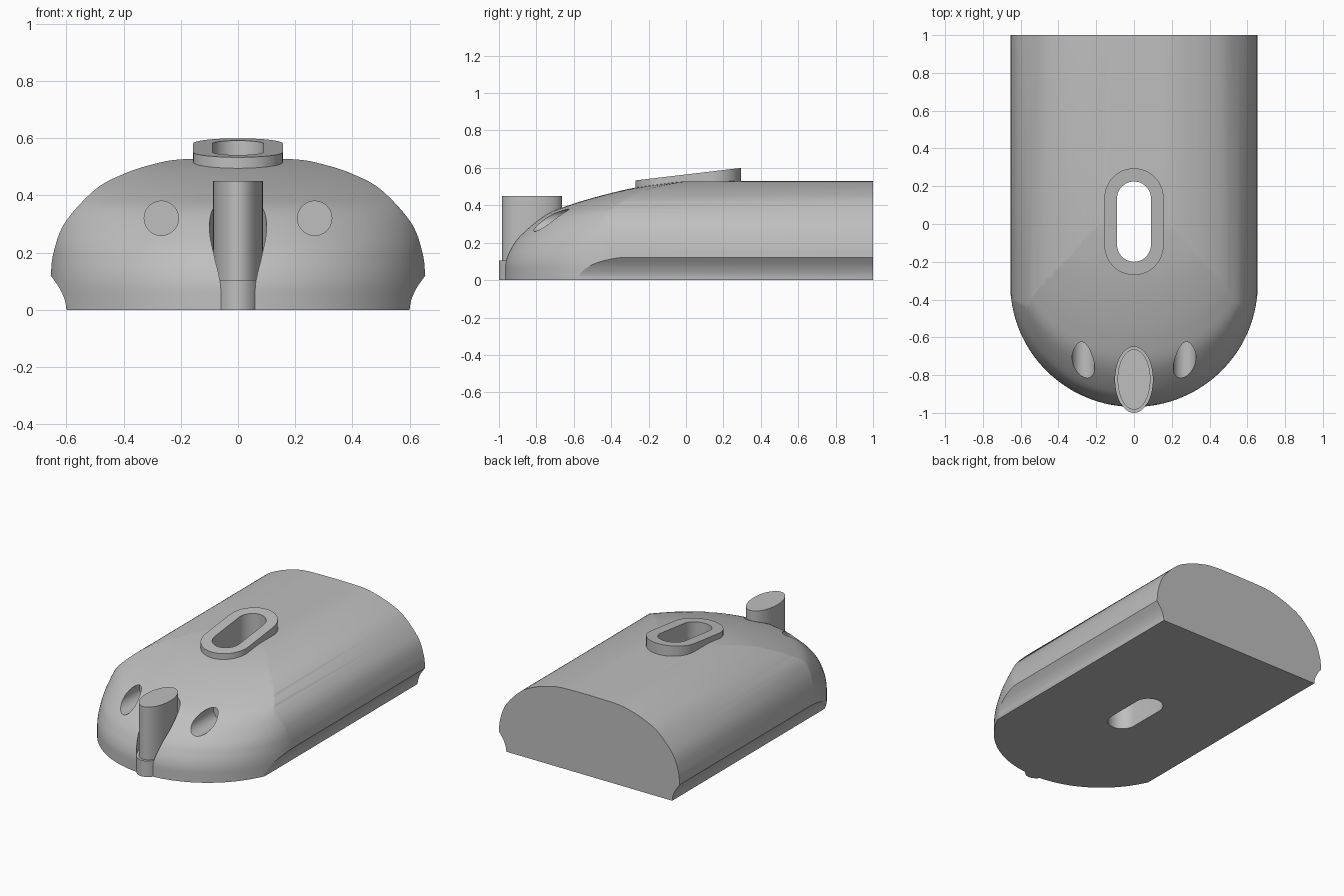
import bpy, bmesh, math
from mathutils import Vector

cube = bpy.data.objects.get("Cube")
if cube:
    bpy.data.objects.remove(cube, do_unlink=True)

grey = bpy.data.materials.new("plain_grey")
grey.use_nodes = True
grey.diffuse_color = (0.52, 0.52, 0.52, 1)
grey.node_tree.nodes["Principled BSDF"].inputs["Base Color"].default_value = grey.diffuse_color


def finish(name, bm):
    bmesh.ops.recalc_face_normals(bm, faces=bm.faces)
    mesh = bpy.data.meshes.new(name)
    bm.to_mesh(mesh)
    bm.free()
    mesh.materials.append(grey)
    obj = bpy.data.objects.new(name, mesh)
    bpy.context.collection.objects.link(obj)
    return obj


def loft(name, rings):
    """Closed solid through a list of equal-length rings of points."""
    bm = bmesh.new()
    rows = [[bm.verts.new(p) for p in ring] for ring in rings]
    n = len(rows[0])
    for a, b in zip(rows, rows[1:]):
        for i in range(n):
            j = (i + 1) % n
            bm.faces.new((a[i], a[j], b[j], b[i]))
    bm.faces.new(rows[0])
    bm.faces.new(rows[-1])
    return finish(name, bm)


def spline(pts, steps=6):
    """Smooth curve passing through 2D points."""
    p = [Vector(q) for q in pts]
    p = [2 * p[0] - p[1]] + p + [2 * p[-1] - p[-2]]
    out = []
    for a, b, c, d in zip(p, p[1:], p[2:], p[3:]):
        for k in range(steps):
            t = k / steps
            out.append(0.5 * (2 * b + (c - a) * t + (2 * a - 5 * b + 4 * c - d) * t ** 2
                              + (3 * b - a - 3 * c + d) * t ** 3))
    return [tuple(v) for v in out] + [tuple(pts[-1])]


def ellipse(cx, cy, rx, ry, n=64):
    return [(cx + rx * math.cos(2 * math.pi * i / n), cy + ry * math.sin(2 * math.pi * i / n))
            for i in range(n)]


def stadium(cy, r, half, n=24):
    arc = [math.pi * i / n for i in range(n + 1)]
    return ([(r * math.cos(a), cy + half + r * math.sin(a)) for a in arc]
            + [(-r * math.cos(a), cy - half - r * math.sin(a)) for a in arc])


def upright(name, outline, lo, top):
    """Vertical prism whose top height may depend on y."""
    return loft(name, [[(x, y, lo) for x, y in outline], [(x, y, top(y)) for x, y in outline]])


def combine(target, tool, operation):
    mod = target.modifiers.new(operation.lower(), 'BOOLEAN')
    mod.object, mod.operation, mod.solver = tool, operation, 'EXACT'
    bpy.context.view_layer.objects.active = target
    bpy.ops.object.modifier_apply(modifier=mod.name)
    bpy.data.objects.remove(tool, do_unlink=True)


# Body: a long arched section with a tucked-in lower edge
skirt = spline([(0.6, 0), (0.606, 0.035), (0.625, 0.077), (0.655, 0.12)], 4)
arch = spline([(0.655, 0.12), (0.645, 0.2), (0.605, 0.305), (0.5, 0.42), (0.4, 0.475),
               (0.3, 0.508), (0.2, 0.526), (0, 0.53)])
half = skirt[:-1] + arch
section = half + [(-x, z) for x, z in reversed(half[:-1])]
body = loft("body", [[(x, y, z) for x, z in section] for y in (-1.2, 1)])

# Rounded nose: the side curve swept around a circular plan
side = spline([(-0.968, -0.1), (-0.968, 0.03), (-0.964, 0.1), (-0.94, 0.165), (-0.89, 0.238),
               (-0.76, 0.345), (-0.62, 0.402), (-0.46, 0.45), (-0.28, 0.493),
               (-0.1, 0.52), (0.02, 0.532), (0.3, 0.56)])
side += [(0.3, 0.8), (2, 0.8), (2, -0.1)]
R = 0.657
rings = []
for i in range(65):
    a = math.pi * (i / 64 - 0.5)
    rings.append([(R * math.sin(a), y + R * (1 - math.cos(a)), z) for y, z in side])
combine(body, loft("nose_shape", rings), 'INTERSECT')

# Sloping collar around the slot
combine(body, upright("collar", stadium(0.0125, 0.157, 0.1255), 0.4,
                      lambda y: 0.565 + 0.118 * y), 'UNION')
combine(body, upright("slot_cutter", stadium(0.0125, 0.09, 0.1225), -0.2, lambda y: 1), 'DIFFERENCE')

# Oval foot and pocket for the front post
oval = ellipse(0, -0.825, 0.1, 0.175)
combine(body, upright("post_foot", oval, 0, lambda y: 0.105), 'UNION')
combine(body, upright("pocket_cutter", oval, 0.105, lambda y: 1), 'DIFFERENCE')

# Pair of round holes bored straight back into the nose
for s in (-1, 1):
    hole = ellipse(s * 0.268, 0.32, 0.06, 0.06, 48)
    combine(body, loft("hole_cutter", [[(x, y, z) for x, z in hole] for y in (-1.2, -0.55)]),
            'DIFFERENCE')

# Oval post standing in the pocket
post = upright("front_post", ellipse(0, -0.823, 0.087, 0.16), 0.1, lambda y: 0.45)

# Smooth shading with crisp edges
for obj in (body, post):
    bpy.ops.object.select_all(action='DESELECT')
    obj.select_set(True)
    bpy.context.view_layer.objects.active = obj
    bpy.ops.object.shade_smooth_by_angle(angle=math.radians(25))
